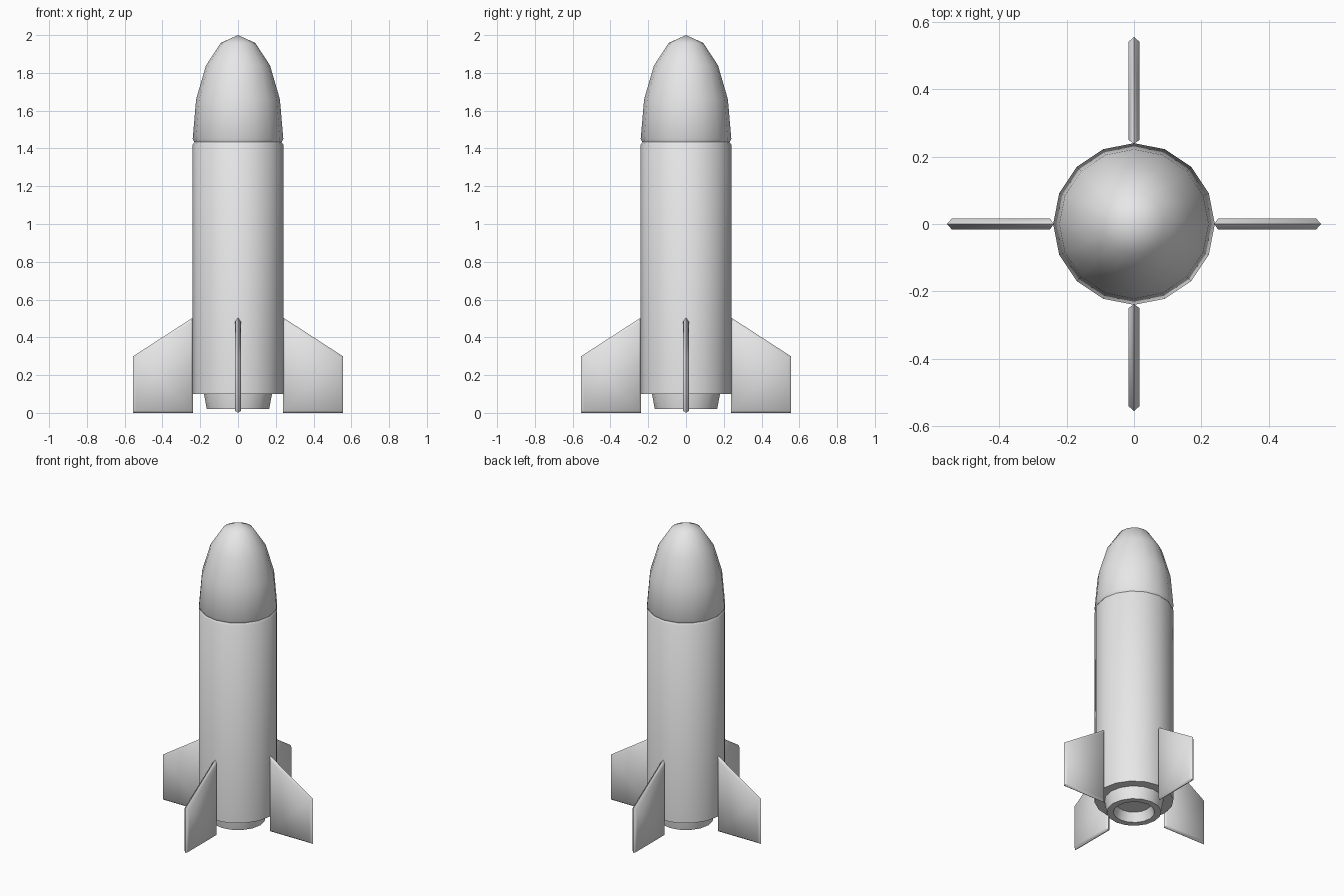
import bpy, bmesh, math

cube = bpy.data.objects.get("Cube")
if cube:
    bpy.data.objects.remove(cube, do_unlink=True)

SIDES = 16
RADIUS = 0.24

grey = bpy.data.materials.new("light grey")
grey.use_nodes = True
grey.diffuse_color = (0.8, 0.8, 0.8, 1)
grey.node_tree.nodes["Principled BSDF"].inputs["Base Color"].default_value = (0.8, 0.8, 0.8, 1)


def finish(name, bm, angle):
    bmesh.ops.recalc_face_normals(bm, faces=bm.faces)
    mesh = bpy.data.meshes.new(name)
    bm.to_mesh(mesh)
    bm.free()
    mesh.materials.append(grey)
    obj = bpy.data.objects.new(name, mesh)
    bpy.context.collection.objects.link(obj)
    bpy.ops.object.select_all(action='DESELECT')
    obj.select_set(True)
    bpy.context.view_layer.objects.active = obj
    bpy.ops.object.shade_smooth_by_angle(angle=math.radians(angle))
    return obj


def lathe(name, profile, angle=40):
    """Turn (radius, height) points around z; radius 0 closes an end."""
    bm = bmesh.new()
    rings = []
    for r, z in profile:
        if r == 0:
            rings.append([bm.verts.new((0, 0, z))] * SIDES)
        else:
            turn = [2 * math.pi * i / SIDES for i in range(SIDES)]
            rings.append([bm.verts.new((r * math.cos(a), r * math.sin(a), z)) for a in turn])
    for low, high in zip(rings, rings[1:]):
        for i in range(SIDES):
            j = (i + 1) % SIDES
            corners = [low[i], low[j], high[j], high[i]]
            bm.faces.new(list(dict.fromkeys(corners)))
    return finish(name, bm, angle)


# Straight hull with a small chamfer under the nose
lathe("body", [(0, 0.1), (RADIUS, 0.1), (RADIUS, 1.42), (0.23, 1.435), (0, 1.435)])

# Nose: half an ellipsoid above a narrow groove
dome = [(RADIUS * math.cos(a), 1.45 + 0.55 * math.sin(a))
        for a in (math.pi / 8 * k for k in range(4))]
lathe("nose_cone", [(0, 1.428), (0.228, 1.428)] + dome + [(0, 2.0)])

# Tapered engine nozzle with a recessed opening
lathe("engine_nozzle", [(0, 0.12), (0.18, 0.12), (0.18, 0.1), (0.165, 0.02),
                        (0.125, 0.02), (0.105, 0.08), (0, 0.08)])

# Fins: a ridge outline between two slightly smaller flat sides
ridge = [(0.238, 0.0), (0.555, 0.0), (0.555, 0.3), (0.238, 0.505)]
flat = [(0.25, 0.012), (0.54, 0.012), (0.54, 0.292), (0.25, 0.48)]


def fin(name, angle):
    bm = bmesh.new()
    c, s = math.cos(angle), math.sin(angle)

    def loop(points, y):
        return [bm.verts.new((x * c - y * s, x * s + y * c, z)) for x, z in points]

    middle = loop(ridge, 0)
    for side in (-0.017, 0.017):
        face = loop(flat, side)
        bm.faces.new(face)
        for i in range(4):
            j = (i + 1) % 4
            bm.faces.new((middle[i], middle[j], face[j], face[i]))
    finish(name, bm, 60)


for k, place in enumerate(("left", "back", "right", "front")):
    fin(place + "_fin", k * math.pi / 2)
